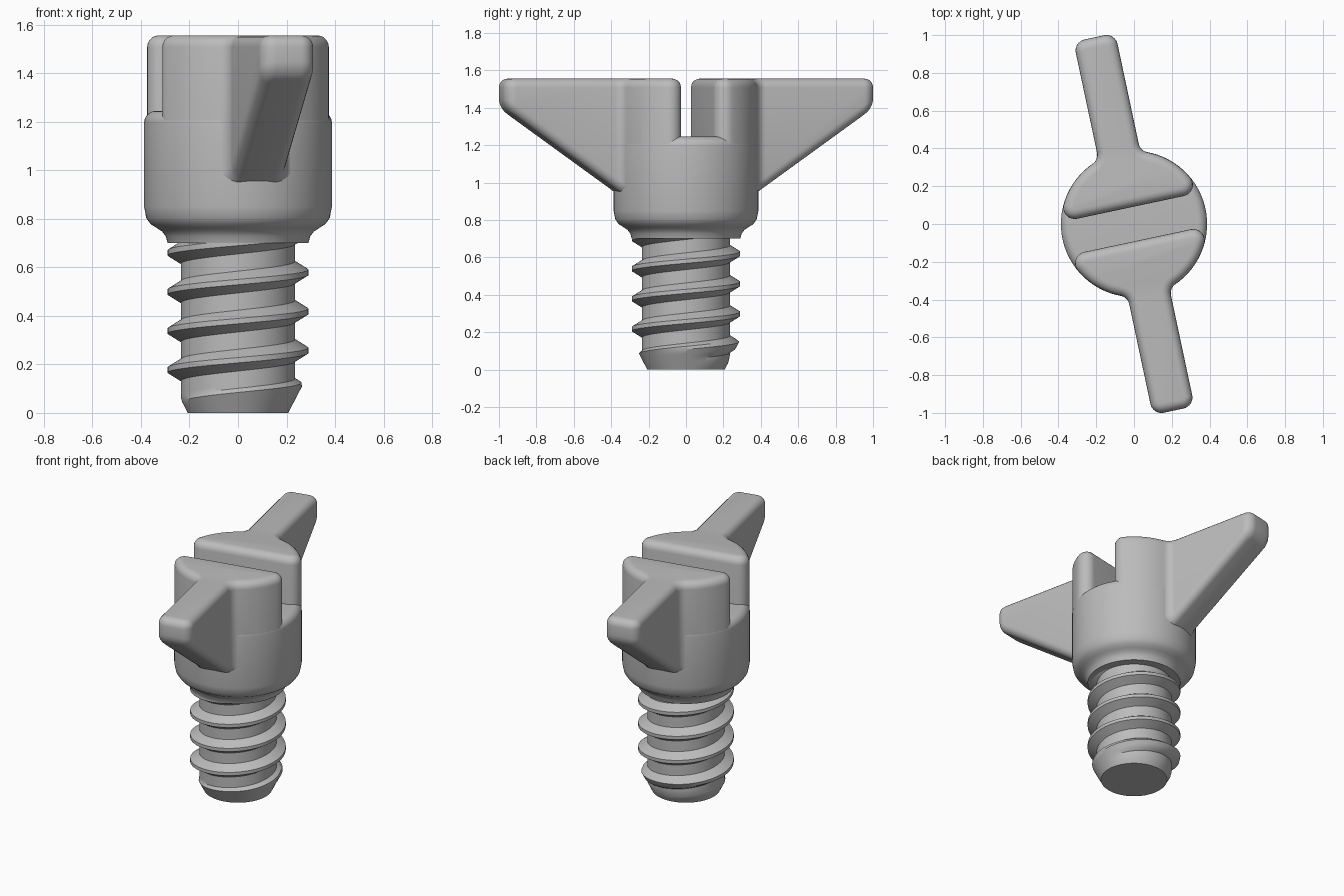
import bpy, bmesh
from math import sin, cos, pi, sqrt, atan2, radians

if "Cube" in bpy.data.objects:
    bpy.data.objects.remove(bpy.data.objects["Cube"])

GREY = (0.5, 0.5, 0.5, 1)
steel = bpy.data.materials.new("plain grey")
steel.use_nodes = True
steel.diffuse_color = GREY
steel.node_tree.nodes["Principled BSDF"].inputs["Base Color"].default_value = GREY


def finish(bm, name, turn=0):
    """Turn a bmesh into a smooth-shaded object with crisp edges."""
    bmesh.ops.recalc_face_normals(bm, faces=bm.faces)
    mesh = bpy.data.meshes.new(name)
    bm.to_mesh(mesh)
    bm.free()
    mesh.materials.append(steel)
    ob = bpy.data.objects.new(name, mesh)
    bpy.context.collection.objects.link(ob)
    ob.rotation_euler.z = turn
    bpy.ops.object.select_all(action='DESELECT')
    ob.select_set(True)
    bpy.context.view_layer.objects.active = ob
    bpy.ops.object.shade_smooth_by_angle(angle=radians(30))
    return ob


def arc(cx, cy, r, a0, a1, n=8):
    return [(cx + r * cos(a0 + (a1 - a0) * i / n),
             cy + r * sin(a0 + (a1 - a0) * i / n)) for i in range(n + 1)]


# Round head body: flared collar, straight wall, rounded slot floor
R = 0.387
profile = [(0, 0.70), (0.29, 0.70), (0.298, 0.728), (0.313, 0.748), (0.335, 0.762),
           (0.36, 0.778), (0.378, 0.803), (R, 0.85)]
profile += arc(R - 0.05, 1.195, 0.05, 0, pi / 2) + [(0, 1.245)]
bm = bmesh.new()
verts = [bm.verts.new((r, 0, z)) for r, z in profile]
edges = [bm.edges.new(pair) for pair in zip(verts, verts[1:])]
bmesh.ops.spin(bm, geom=verts + edges, axis=(0, 0, 1), cent=(0, 0, 0),
               angle=2 * pi, steps=96, use_merge=False)
bmesh.ops.remove_doubles(bm, verts=bm.verts, dist=1e-4)
finish(bm, "head_body")

# Threaded shank: a helical tooth profile trimmed by a chamfered tip
PITCH, MAJOR, MINOR, TOP, COLS = 0.161, 0.29, 0.235, 0.72, 96
CREST, FLANK = 0.011, 0.045
OFFSETS = [-0.06, -FLANK, -0.028, -CREST, CREST, 0.028, FLANK, 0.06]


def shank_radius(z, t):
    phase = (z - 0.66 - PITCH * (t - pi) / (2 * pi)) / PITCH
    d = abs(phase - round(phase)) * PITCH
    k = min(1, max(0, (FLANK - d) / (FLANK - CREST)))
    return min(MINOR + (MAJOR - MINOR) * k, 0.207 + 0.52 * z)


bm = bmesh.new()
grid = []
for i in range(COLS):
    t = 2 * pi * i / COLS
    column = []
    for k in range(-7, 4):
        for off in OFFSETS:
            z = 0.66 + PITCH * ((t - pi) / (2 * pi) + k) + off
            z = min(TOP, max(0, z))
            r = shank_radius(z, t)
            column.append(bm.verts.new((r * cos(t), r * sin(t), z)))
    grid.append(column)
rows, step = len(grid[0]), len(OFFSETS)
for i in range(COLS):
    shift = step if i == COLS - 1 else 0
    nxt = grid[(i + 1) % COLS]
    for j in range(rows - 1 - shift):
        bm.faces.new((grid[i][j], nxt[j + shift], nxt[j + shift + 1], grid[i][j + 1]))
bmesh.ops.remove_doubles(bm, verts=bm.verts, dist=1e-5)
bmesh.ops.delete(bm, geom=[v for v in bm.verts if not v.link_faces], context='VERTS')
# Flat ends of the shank
for level in (0, TOP):
    rim = [e for e in bm.edges if e.is_boundary
           and all(abs(v.co.z - level) < 1e-5 for v in e.verts)]
    bmesh.ops.edgeloop_fill(bm, edges=rim)
finish(bm, "threaded_shank")

# Winged head halves: slot cheek blending into a tapering wing
RC, W, SLOT, TIP, ROUND = R - 0.001, 0.113, 0.09, 1.01, 0.06
BASE, HIGH, BEVEL = 0.90, 1.556, 0.048
cu, cv = sqrt((RC - ROUND) ** 2 - (SLOT + ROUND) ** 2), SLOT + ROUND
fu = W + ROUND
fv = sqrt((RC + ROUND) ** 2 - fu ** 2)
a_corner, a_fillet = atan2(cv, cu), atan2(fv, fu)
side = arc(cu, cv, ROUND, -pi / 2, a_corner)
side += arc(0, 0, RC, a_corner, a_fillet, 12)[1:]
side += arc(fu, fv, ROUND, a_fillet + pi, pi)[1:]
side += arc(W - ROUND, TIP - ROUND, ROUND, 0, pi / 2)
outline = side + [(-u, v) for u, v in reversed(side)]


def wing_half(name, turn):
    bm = bmesh.new()
    face = bm.faces.new([bm.verts.new((u, v, BASE)) for u, v in outline])
    up = bmesh.ops.extrude_face_region(bm, geom=[face])["geom"]
    bmesh.ops.translate(bm, vec=(0, 0, HIGH - BASE),
                        verts=[g for g in up if isinstance(g, bmesh.types.BMVert)])
    bmesh.ops.recalc_face_normals(bm, faces=bm.faces)
    # Sloped underside of the wing
    cut = bmesh.ops.bisect_plane(bm, geom=bm.verts[:] + bm.edges[:] + bm.faces[:],
                                 plane_co=(0, 0.41, 0.973), plane_no=(0, 0.71, -1),
                                 clear_outer=True)["geom_cut"]
    bmesh.ops.holes_fill(bm, edges=[e for e in bm.edges if e.is_boundary])
    bmesh.ops.recalc_face_normals(bm, faces=bm.faces)
    # Rounded rims along the top and the underside
    rims = [e for e in bm.edges if len(e.link_faces) == 2
            and e.calc_face_angle() > radians(45)
            and any(v.co.z > BASE + 0.001 for v in e.verts)]
    bmesh.ops.bevel(bm, geom=rims, offset=BEVEL, offset_type='OFFSET', segments=5,
                    profile=0.5, affect='EDGES', clamp_overlap=False)
    return finish(bm, name, turn)


wing_half("back_wing", radians(12))
wing_half("front_wing", radians(192))
